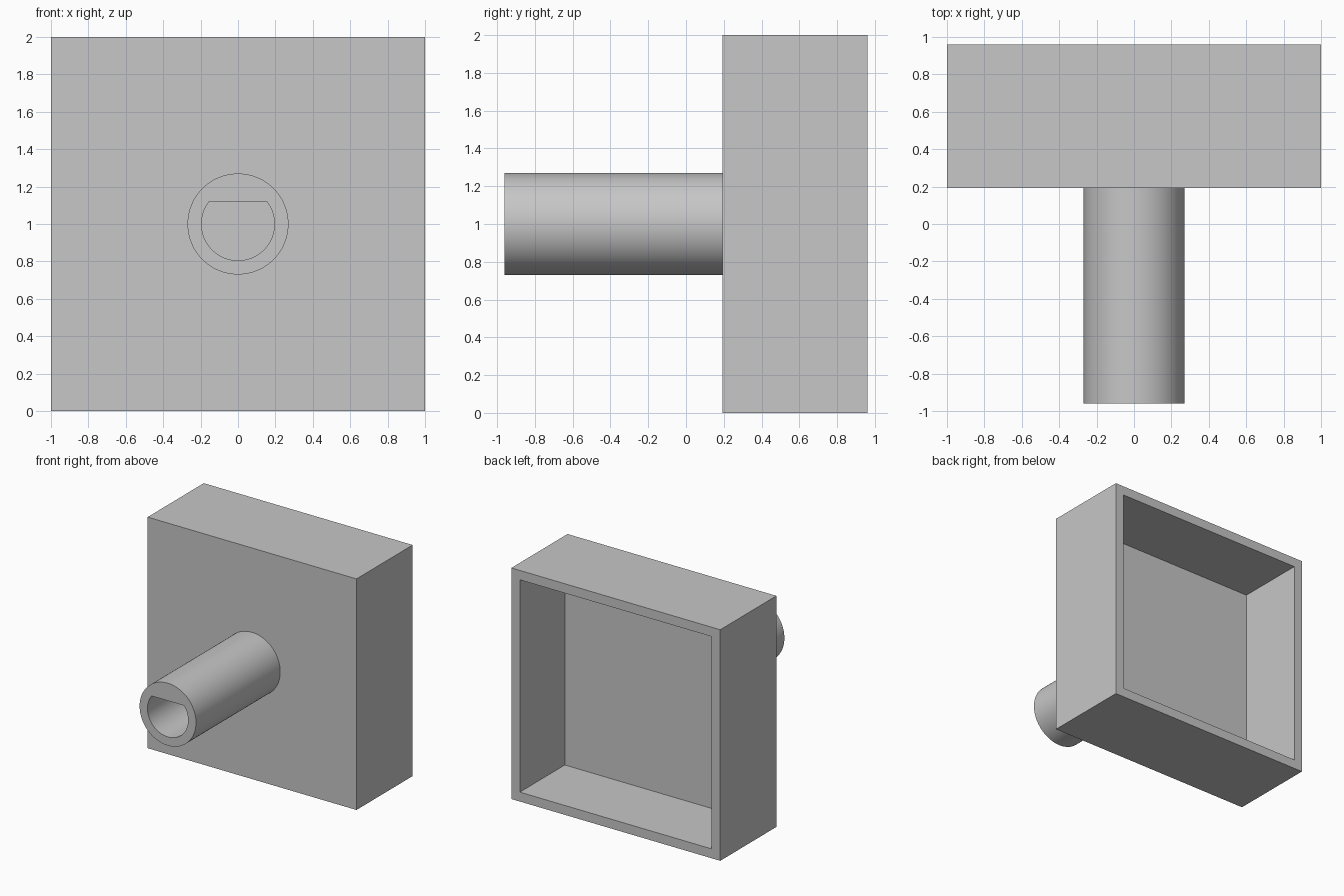
import bpy, bmesh
from math import asin, cos, sin, pi
from mathutils import Matrix

if "Cube" in bpy.data.objects:
    bpy.data.objects.remove(bpy.data.objects["Cube"])

FRONT, PLATE, BACK = -0.96, 0.192, 0.96   # stem tip, box front, box rear
WALL, POCKET = 0.115, 0.615
STEM_R, BORE_R, FLAT = 0.27, 0.195, 0.118

grey = bpy.data.materials.new("light_grey")
grey.use_nodes = True
colour = (0.57, 0.57, 0.57, 1)
grey.diffuse_color = colour
grey.node_tree.nodes["Principled BSDF"].inputs["Base Color"].default_value = colour


def make_object(name, bm):
    bmesh.ops.recalc_face_normals(bm, faces=bm.faces)
    mesh = bpy.data.meshes.new(name)
    bm.to_mesh(mesh)
    bm.free()
    mesh.materials.append(grey)
    obj = bpy.data.objects.new(name, mesh)
    bpy.context.collection.objects.link(obj)
    return obj


def prism(name, outline, y0, y1):
    """Extrude an (x, z) outline along y, centred at mid height."""
    bm = bmesh.new()
    face = bm.faces.new([bm.verts.new((x, y0, z + 1)) for x, z in outline])
    side = bmesh.ops.extrude_face_region(bm, geom=[face], use_keep_orig=True)
    verts = [v for v in side["geom"] if isinstance(v, bmesh.types.BMVert)]
    bmesh.ops.translate(bm, verts=verts, vec=(0, y1 - y0, 0))
    return make_object(name, bm)


def arc(radius, start, end, count):
    step = (end - start) / count
    return [(radius * cos(start + i * step), radius * sin(start + i * step))
            for i in range(count + 1)]


# Square box, hollowed from the rear
bm = bmesh.new()
bmesh.ops.create_cube(bm, size=1)
bmesh.ops.transform(bm, verts=bm.verts, matrix=Matrix.Translation(
    (0, (PLATE + BACK) / 2, 1)) @ Matrix.Diagonal((2, BACK - PLATE, 2, 1)))
rear = max(bm.faces, key=lambda f: f.calc_center_median().y)
bmesh.ops.inset_region(bm, faces=[rear], thickness=WALL)
floor = bmesh.ops.extrude_discrete_faces(bm, faces=[rear])["faces"][0]
bmesh.ops.translate(bm, verts=floor.verts, vec=(0, -POCKET, 0))
make_object("box_housing", bm)

# Round stem, seated against the box front
stem = prism("stem", arc(STEM_R, 0, 2 * pi, 96)[:-1], FRONT, PLATE)

# D-shaped bore with its flat on top
a = asin(FLAT / BORE_R)
cutter = prism("bore_cutter", arc(BORE_R, pi - a, 2 * pi + a, 64), FRONT - 0.1, PLATE + 0.1)
cutter.hide_render = True

bore = stem.modifiers.new("bore", 'BOOLEAN')
bore.operation = 'DIFFERENCE'
bore.solver = 'EXACT'
bore.object = cutter
bpy.ops.object.select_all(action='DESELECT')
stem.select_set(True)
bpy.context.view_layer.objects.active = stem
bpy.ops.object.modifier_apply(modifier=bore.name)
bpy.data.objects.remove(cutter)
bpy.ops.object.shade_smooth_by_angle(angle=pi / 6)
